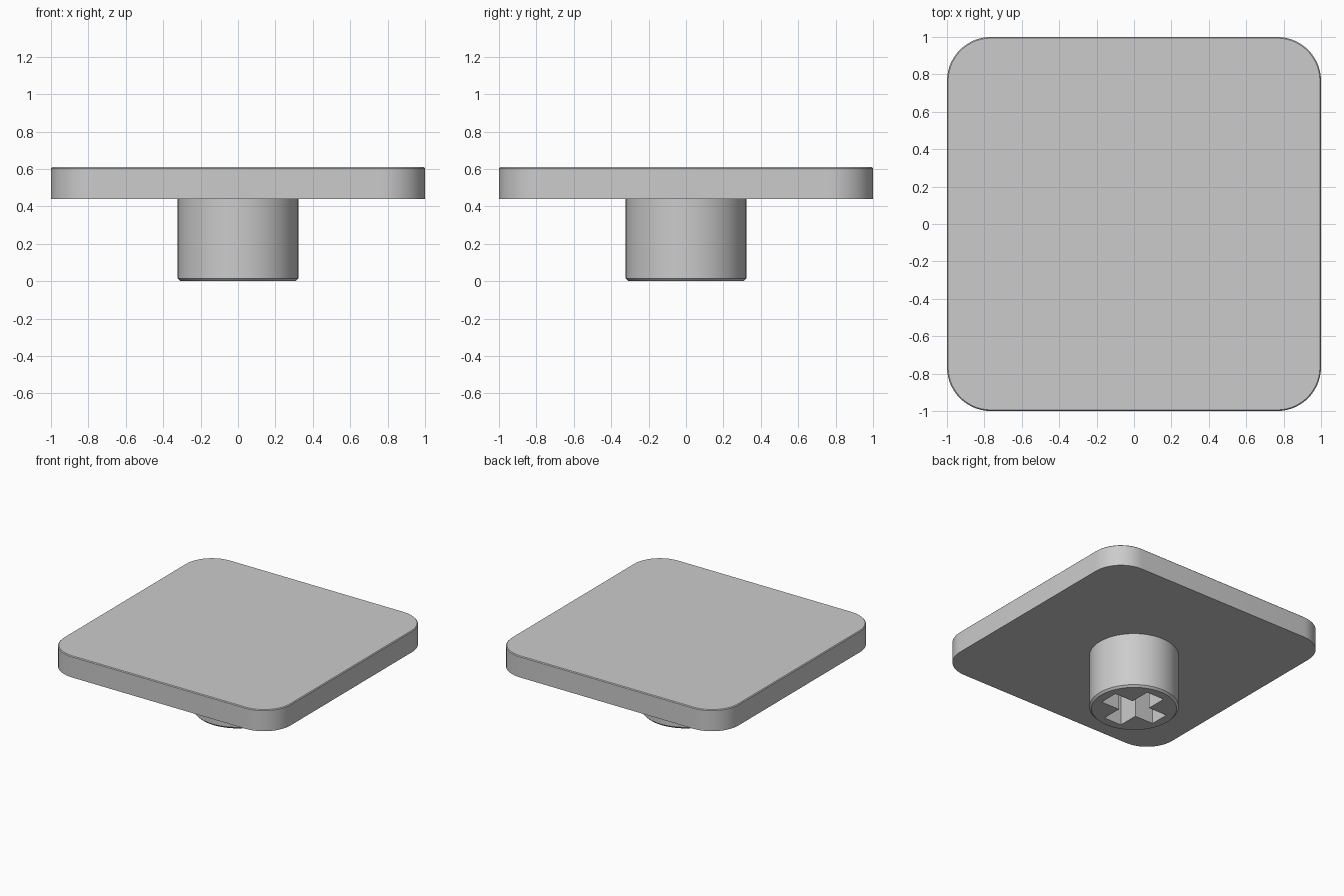
import bpy
import bmesh
from math import cos, sin, pi, radians

default_cube = bpy.data.objects.get("Cube")
if default_cube:
    bpy.data.objects.remove(default_cube, do_unlink=True)

grey = bpy.data.materials.new("light grey plastic")
grey.use_nodes = True
colour = (0.6, 0.6, 0.6, 1)
grey.diffuse_color = colour
grey.node_tree.nodes["Principled BSDF"].inputs["Base Color"].default_value = colour


def prism(name, outline, z0, z1, bevel_z=None, bevel=0.0):
    """Extrude an outline from z0 to z1; optionally chamfer the rim at bevel_z."""
    bm = bmesh.new()
    base = bm.faces.new([bm.verts.new((x, y, z0)) for x, y in outline])
    top = bmesh.ops.extrude_face_region(bm, geom=[base], use_keep_orig=True)["geom"]
    for v in top:
        if isinstance(v, bmesh.types.BMVert):
            v.co.z = z1
    bmesh.ops.recalc_face_normals(bm, faces=bm.faces)
    if bevel_z is not None:
        rim = [e for e in bm.edges if all(abs(v.co.z - bevel_z) < 1e-4 for v in e.verts)]
        bmesh.ops.bevel(bm, geom=rim, offset=bevel, segments=1, affect='EDGES')
    mesh = bpy.data.meshes.new(name)
    bm.to_mesh(mesh)
    bm.free()
    mesh.materials.append(grey)
    obj = bpy.data.objects.new(name, mesh)
    bpy.context.collection.objects.link(obj)
    return obj


def arc(cx, cy, r, start, end, steps):
    angles = [start + (end - start) * i / steps for i in range(steps + 1)]
    return [(cx + r * cos(a), cy + r * sin(a)) for a in angles]


# Rounded square plate
radius = 0.235
inner = 1 - radius
plate_outline = []
for i, (sx, sy) in enumerate([(1, 1), (-1, 1), (-1, -1), (1, -1)]):
    plate_outline += arc(sx * inner, sy * inner, radius, i * pi / 2, (i + 1) * pi / 2, 14)
plate = prism("cap_plate", plate_outline, 0.44, 0.61, 0.61, 0.006)

# Round stem with a chamfered lower rim
stem = prism("stem", arc(0, 0, 0.323, 0, 2 * pi, 64)[:-1], 0, 0.44, 0, 0.015)

# Cross-shaped socket cut up into the stem
a, w = 0.24, 0.077
arm = [(a, -w), (a, w), (w, w)]
cross = []
for i in range(4):
    c, s = round(cos(i * pi / 2)), round(sin(i * pi / 2))
    cross += [(c * x - s * y, s * x + c * y) for x, y in arm]
cutter = prism("socket_cutter", cross, -0.1, 0.435)
cutter.hide_render = True
cutter.hide_viewport = True
cutter.display_type = 'WIRE'
cut = stem.modifiers.new("socket", 'BOOLEAN')
cut.operation = 'DIFFERENCE'
cut.solver = 'EXACT'
cut.object = cutter

# Bake the cut, then remove the helper
graph = bpy.context.evaluated_depsgraph_get()
cut_mesh = bpy.data.meshes.new_from_object(stem.evaluated_get(graph))
stem.modifiers.clear()
stem.data = cut_mesh
bpy.data.objects.remove(cutter, do_unlink=True)

# Smooth the curved walls, keep edges sharp
bpy.ops.object.select_all(action='DESELECT')
for obj in (plate, stem):
    obj.select_set(True)
bpy.context.view_layer.objects.active = plate
bpy.ops.object.shade_smooth_by_angle(angle=radians(30))
